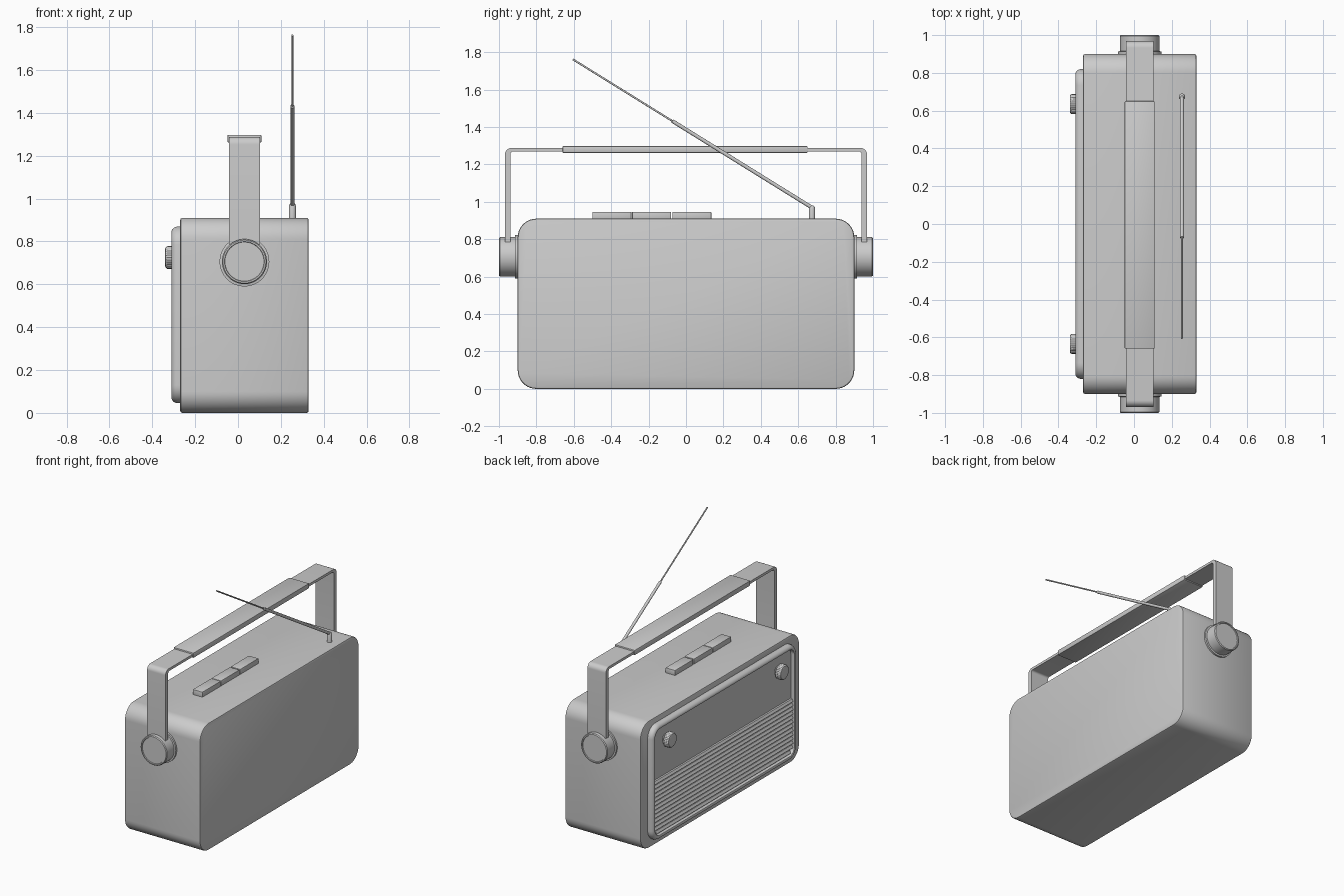
import bpy, bmesh, math
from mathutils import Vector, Matrix

if "Cube" in bpy.data.objects:
    bpy.data.objects.remove(bpy.data.objects["Cube"])


def finish(name, bm, angle=35):
    bmesh.ops.recalc_face_normals(bm, faces=bm.faces)
    mesh = bpy.data.meshes.new(name)
    bm.to_mesh(mesh)
    bm.free()
    ob = bpy.data.objects.new(name, mesh)
    bpy.context.collection.objects.link(ob)
    bpy.ops.object.select_all(action='DESELECT')
    ob.select_set(True)
    bpy.context.view_layer.objects.active = ob
    bpy.ops.object.shade_smooth_by_angle(angle=math.radians(angle))
    return ob


def skin(name, rings, caps=True, angle=35):
    # joins equal-length closed rings of points into a surface
    bm = bmesh.new()
    vs = [[bm.verts.new(p) for p in r] for r in rings]
    n = len(vs[0])
    for a, b in zip(vs, vs[1:]):
        for i in range(n):
            j = (i + 1) % n
            bm.faces.new((a[i], a[j], b[j], b[i]))
    if caps:
        bm.faces.new(vs[0])
        bm.faces.new(vs[-1])
    return finish(name, bm, angle)


def rounded(x, hy, z0, z1, r, seg=10):
    # rounded rectangle in the y-z plane
    pts = []
    for k, (cy, cz) in enumerate([(hy - r, z1 - r), (r - hy, z1 - r),
                                  (r - hy, z0 + r), (hy - r, z0 + r)]):
        for i in range(seg + 1):
            a = math.pi / 2 * (k + i / seg)
            pts.append((x, cy + r * math.cos(a), cz + r * math.sin(a)))
    return pts


def lathe(name, profile, origin, axis, seg=48, flute=0):
    # profile is (radius, distance along axis)
    q = Vector(axis).to_track_quat('Z', 'Y')
    rings = []
    for r, h in profile:
        ring = []
        for i in range(seg):
            a = 2 * math.pi * i / seg
            rr = r - (flute if i % 2 else 0)
            ring.append(Vector(origin) + q @ Vector((rr * math.cos(a), rr * math.sin(a), h)))
        rings.append(ring)
    return skin(name, rings)


def box(name, x, y, z, bevel=0.004):
    bm = bmesh.new()
    size = [b - a for a, b in (x, y, z)]
    mid = [(a + b) / 2 for a, b in (x, y, z)]
    bmesh.ops.create_cube(bm, size=1, matrix=Matrix.Translation(mid) @ Matrix.Diagonal((*size, 1)))
    if bevel:
        bmesh.ops.bevel(bm, geom=bm.edges[:], offset=bevel, segments=2, affect='EDGES', profile=0.5)
    return finish(name, bm)


# cabinet
skin("cabinet", [rounded(x, 0.9 - d, d, 0.91 - d, 0.1 - d) for d, x in
                 [(0.01, -0.27), (0.003, -0.267), (0, -0.26), (0, 0.32), (0.003, 0.327), (0.01, 0.33)]])

# raised front frame with the sunken panel
frame = [(0, -0.265), (0, -0.283), (0.003, -0.294), (0.009, -0.303), (0.018, -0.309), (0.025, -0.31),
         (0.031, -0.307), (0.034, -0.3), (0.034, -0.28)]
skin("front_frame", [rounded(x, 0.82 - d, 0.045 + d, 0.87 - d, 0.085 - d) for d, x in frame])

# speaker slats, shortened where they meet the rounded corners
for i in range(13):
    z = 0.085 + 0.03 * i
    dz = max(0, 0.13 - z)
    half = 0.735 + math.sqrt(max(0, 0.051 ** 2 - dz ** 2))
    section = [(-0.278, z), (-0.297, z + 0.002), (-0.3, z + 0.006), (-0.29, z + 0.022), (-0.278, z + 0.025)]
    skin(f"speaker_slat_{i + 1}", [[(x, y, zz) for x, zz in section] for y in (-half, half)], angle=25)

for side, s in (("right", -1), ("left", 1)):
    # fluted control knob
    lathe(f"knob_{side}", [(0.034, 0), (0.034, 0.015), (0.053, 0.02), (0.053, 0.05), (0.047, 0.058),
                           (0.04, 0.06)], (-0.28, 0.635 * s, 0.725), (-1, 0, 0), 60, 0.002)
    # handle pivot with a flange and a recessed end cap
    lathe(f"handle_pivot_{side}", [(0.116, -0.01), (0.116, 0.013), (0.105, 0.015), (0.105, 0.094),
                                   (0.1, 0.1), (0.093, 0.1), (0.091, 0.094)],
          (0.03, 0.9 * s, 0.706), (0, s, 0), 64)


# handle strap bent over the top
def strap_path(hy, top, r, seg=8):
    pts = [(-hy, 0.785)]
    for c, start in ((r - hy, math.pi), (hy - r, math.pi / 2)):
        for i in range(seg + 1):
            a = start - math.pi / 2 * i / seg
            pts.append((c + r * math.cos(a), top - r + r * math.sin(a)))
    return pts + [(hy, 0.785)]


outer, inner = strap_path(0.968, 1.288, 0.035), strap_path(0.938, 1.27, 0.015)
skin("handle_strap", [[(-0.043, *o), (0.103, *o), (0.103, *n), (-0.043, *n)] for o, n in zip(outer, inner)])
box("handle_grip", (-0.049, 0.109), (-0.66, 0.65), (1.262, 1.298))

# push buttons on the top
for i, (a, b) in enumerate([(-0.5, -0.292), (-0.288, -0.08), (-0.072, 0.135)]):
    box(f"push_button_{i + 1}", (-0.008, 0.068), (a, b), (0.9, 0.946), 0.003)

# telescopic antenna
lathe("antenna_base", [(0.017, -0.01), (0.017, 0.055), (0.013, 0.065), (0.006, 0.07)],
      (0.254, 0.674, 0.91), (0, 0, 1), 24)
base, tip = Vector((0.254, 0.68, 0.965)), Vector((0.254, -0.605, 1.762))
L = (tip - base).length
lathe("antenna_rod", [(0.01, 0), (0.01, L * 0.585), (0.005, L * 0.587), (0.005, L)], base, tip - base, 16)
